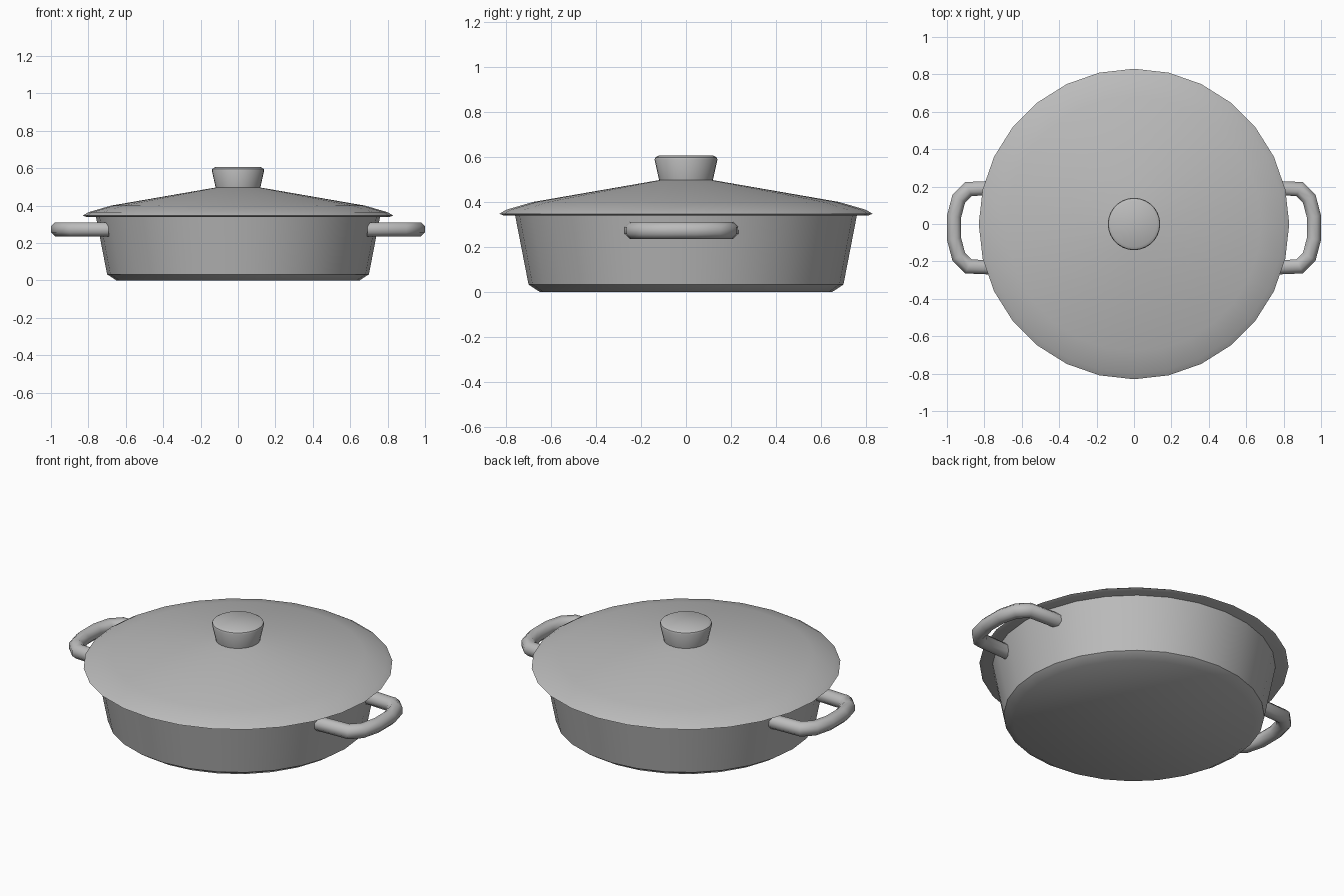
import bpy
import bmesh
from math import pi, cos, sin, radians
from mathutils import Vector

cube = bpy.data.objects.get("Cube")
if cube:
    bpy.data.objects.remove(cube, do_unlink=True)

grey = bpy.data.materials.new("Plain grey")
grey.use_nodes = True
COLOUR = (0.5, 0.5, 0.5, 1)
grey.diffuse_color = COLOUR
grey.node_tree.nodes["Principled BSDF"].inputs["Base Color"].default_value = COLOUR


def skin(name, rings, closed_ends=True, angle=35):
    """Join successive rings of points into a smooth-shaded object."""
    bm = bmesh.new()
    loops = [[bm.verts.new(p) for p in ring] for ring in rings]
    n = len(loops[0])
    for a, b in zip(loops, loops[1:]):
        for i in range(n):
            j = (i + 1) % n
            bm.faces.new((a[i], a[j], b[j], b[i]))
    if closed_ends:
        bm.faces.new(loops[0])
        bm.faces.new(loops[-1])
    bmesh.ops.recalc_face_normals(bm, faces=bm.faces)
    mesh = bpy.data.meshes.new(name)
    bm.to_mesh(mesh)
    bm.free()
    obj = bpy.data.objects.new(name, mesh)
    mesh.materials.append(grey)
    bpy.context.collection.objects.link(obj)
    bpy.ops.object.select_all(action='DESELECT')
    obj.select_set(True)
    bpy.context.view_layer.objects.active = obj
    bpy.ops.object.shade_smooth_by_angle(angle=radians(angle))
    return obj


def lathe(name, profile, sides=28):
    """Turn a (radius, height) profile around the z axis."""
    turns = [2 * pi * i / sides for i in range(sides)]
    return skin(name, [[(r * cos(t), r * sin(t), z) for t in turns] for r, z in profile])


def handle(name, side):
    """Sweep a rounded section along a loop lying level beside the pot."""
    half = [(0.69, 0.215), (0.885, 0.207), (0.937, 0.155), (0.962, 0.06)]
    path = [Vector(p) for p in half + [(x, -y) for x, y in reversed(half)]]
    rings = []
    for i, p in enumerate(path):
        before = (p - path[max(i - 1, 0)]).normalized()
        after = (path[min(i + 1, len(path) - 1)] - p).normalized()
        along = (before + after).normalized()
        across = Vector((along.y, -along.x))
        mitre = 1 / max(along.dot(before), along.dot(after))
        ring = []
        for k in range(8):
            t = pi / 8 + k * pi / 4
            q = p + across * (0.041 * mitre * cos(t))
            ring.append((side * q.x, q.y - 0.02, 0.273 + 0.041 * sin(t)))
        rings.append(ring)
    return skin(name, rings, angle=50)


# Pot body
lathe("pot_body", [(0.65, 0), (0.70, 0.033), (0.76, 0.342)])

# Lid with a thin bevelled rim and shallow dome
lathe("lid", [(0.81, 0.34), (0.83, 0.347), (0.80, 0.365), (0.68, 0.40), (0.12, 0.497)])

# Knob
lathe("lid_knob", [(0.118, 0.49), (0.14, 0.588), (0.137, 0.597), (0.122, 0.606)])

# Side handles
handle("left_handle", 1)
handle("right_handle", -1)
